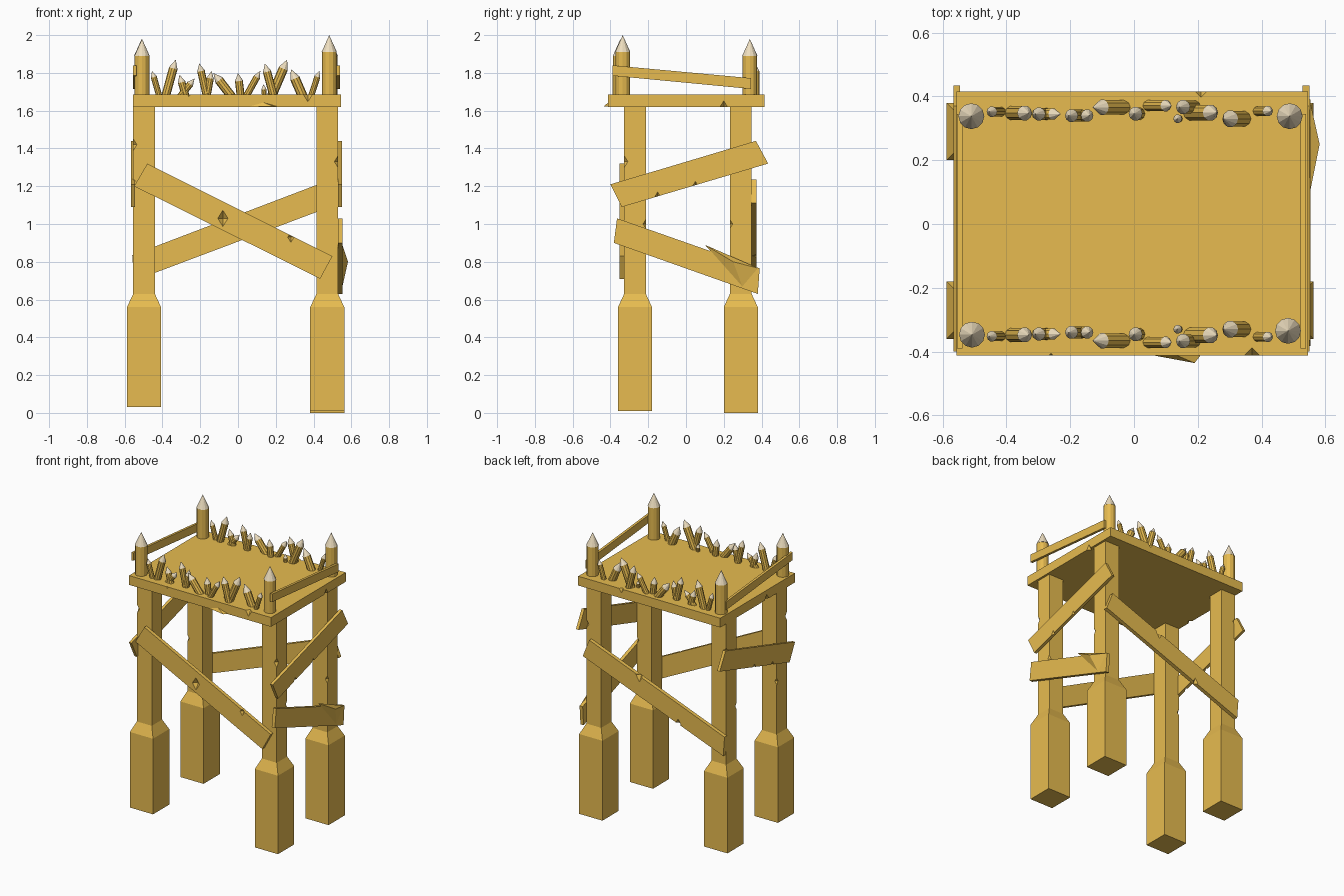
import bpy, bmesh
from mathutils import Vector, Matrix

if "Cube" in bpy.data.objects:
    bpy.data.objects.remove(bpy.data.objects["Cube"])


def material(name, col):
    m = bpy.data.materials.new(name)
    m.diffuse_color = (*col, 1)
    m.use_nodes = True
    m.node_tree.nodes["Principled BSDF"].inputs["Base Color"].default_value = m.diffuse_color
    return m


WOOD = material("wood", (0.80, 0.50, 0.08))
TIP = material("cut_wood", (0.85, 0.73, 0.52))


def finish(name, bm, mats=(WOOD,)):
    bmesh.ops.recalc_face_normals(bm, faces=bm.faces)
    me = bpy.data.meshes.new(name)
    bm.to_mesh(me)
    bm.free()
    for m in mats:
        me.materials.append(m)
    ob = bpy.data.objects.new(name, me)
    bpy.context.collection.objects.link(ob)
    return ob


def loft(bm, rings):
    """Skin a list of equal-length rings and cap both ends."""
    vs = [[bm.verts.new(p) for p in r] for r in rings]
    n = len(vs[0])
    for a, b in zip(vs, vs[1:]):
        for i in range(n):
            bm.faces.new((a[i], a[(i + 1) % n], b[(i + 1) % n], b[i]))
    bm.faces.new(vs[0])
    bm.faces.new(vs[-1])


def notch(ob, points):
    """Cut small diamond chips out of the edges: (x, y, z, radius)."""
    bm = bmesh.new()
    for x, y, z, r in points:
        v = [bm.verts.new((x + a * r, y + b * r, z + c * r * 1.6)) for a, b, c in
             ((1, 0, 0), (0, 1, 0), (-1, 0, 0), (0, -1, 0), (0, 0, 1), (0, 0, -1))]
        for i in range(4):
            bm.faces.new((v[i], v[(i + 1) % 4], v[4]))
            bm.faces.new((v[(i + 1) % 4], v[i], v[5]))
    cutter = finish(ob.name + "_notch_cutter", bm)
    cutter.hide_render = True
    cutter.hide_set(True)
    mod = ob.modifiers.new("notches", "BOOLEAN")
    mod.operation = "DIFFERENCE"
    mod.solver = "EXACT"
    mod.object = cutter


def square(cx, cy, z, h):
    return [(cx + a * h, cy + b * h, z) for a, b in ((-1, -1), (1, -1), (1, 1), (-1, 1))]


# Legs with thick feet; chips knocked out of the outer corners
for name, x, y, z0 in (("front_left_leg", -0.4975, -0.27, 0.03), ("back_left_leg", -0.4975, 0.29, 0.03),
                       ("front_right_leg", 0.4725, -0.27, 0.01), ("back_right_leg", 0.4725, 0.29, 0.0)):
    bm = bmesh.new()
    loft(bm, [square(x, y, z, h) for z, h in ((z0, 0.09), (0.56, 0.09), (0.63, 0.0575), (1.63, 0.0575))])
    leg = finish(name, bm)
    ox, oy = (0.065 if x > 0 else -0.065), (0.065 if y > 0 else -0.065)
    notch(leg, [(x + ox, y + oy, 1.33 if x > 0 else 1.42, 0.035), (x + ox, y - oy, 1.0, 0.03)])

# Platform with chipped rim
bm = bmesh.new()
loft(bm, [[(-0.557, -0.412, z), (0.545, -0.412, z), (0.545, 0.416, z), (-0.557, 0.416, z)] for z in (1.62, 1.685)])
deck = finish("platform", bm)
notch(deck, [(0.37, -0.42, 1.69, 0.035), (-0.26, -0.42, 1.69, 0.018), (0.21, 0.425, 1.69, 0.03),
             (0.55, 0.2, 1.62, 0.025), (-0.56, -0.1, 1.62, 0.025)])


def splinter(name, pts):
    bm = bmesh.new()
    v = [bm.verts.new(p) for p in pts]
    for f in ((0, 1, 2), (0, 1, 3), (1, 2, 3), (0, 2, 3)):
        bm.faces.new([v[i] for i in f])
    finish(name, bm)


# Splinters sticking out of the front rim and the lower right plank
splinter("rim_splinter", [(0.05, -0.41, 1.622), (0.21, -0.41, 1.622), (0.19, -0.436, 1.622), (0.13, -0.41, 1.645)])
splinter("plank_splinter", [(0.552, 0.10, 0.89), (0.552, 0.385, 0.765), (0.552, 0.30, 0.665), (0.582, 0.25, 0.80)])


def plank(name, axis, lo, hi, outline):
    """Extrude a four-point outline along x or y between lo and hi."""
    bm = bmesh.new()
    loft(bm, [[(d, u, z) if axis == "x" else (u, d, z) for u, z in outline] for d in (lo, hi)])
    return finish(name, bm)


# Cross braces
front = plank("front_brace", "y", -0.352, -0.326, [(-0.48, 1.32), (-0.55, 1.20), (0.435, 0.71), (0.5, 0.83)])
notch(front, [(-0.08, -0.355, 1.03, 0.03), (0.28, -0.355, 0.93, 0.02)])
back = plank("back_brace", "y", 0.346, 0.373, [(-0.55, 0.70), (-0.56, 0.835), (0.49, 1.235), (0.54, 1.11)])
notch(back, [(0.1, 0.376, 1.09, 0.03), (-0.2, 0.376, 0.83, 0.025)])
UPPER = [(-0.40, 1.21), (-0.34, 1.09), (0.435, 1.32), (0.37, 1.44)]
right = plank("right_upper_brace", "x", 0.529, 0.55, UPPER)
notch(right, [(0.555, -0.15, 1.145, 0.02), (0.555, 0.05, 1.205, 0.018)])
left = plank("left_upper_brace", "x", -0.566, -0.546, UPPER)
notch(left, [(-0.57, -0.15, 1.145, 0.02), (-0.57, 0.05, 1.205, 0.018)])
plank("right_lower_brace", "x", 0.529, 0.553, [(-0.365, 1.03), (-0.382, 0.90), (0.38, 0.63), (0.39, 0.765)])

# Hand rails on both short sides
RAIL = [(-0.39, 1.84), (-0.39, 1.785), (0.345, 1.715), (0.345, 1.772)]
plank("right_rail", "x", 0.522, 0.54, RAIL)
plank("left_rail", "x", -0.555, -0.538, RAIL)


def stake(bm, base, tip, r, cone, sides=12):
    """Round stake from base to tip with a sharpened, lighter end."""
    base, tip = Vector(base), Vector(tip)
    d = tip - base
    rot = d.to_track_quat("Z", "Y").to_matrix().to_4x4()
    body = d.length - cone
    for r1, r2, z, h, mi in ((r, r, 0, body, 0), (r * 1.04, 0, body, cone, 1)):
        res = bmesh.ops.create_cone(bm, cap_ends=True, segments=sides, radius1=r1, radius2=r2, depth=h,
                                    matrix=Matrix.Translation(base) @ rot @ Matrix.Translation((0, 0, z + h / 2)))
        for f in {f for v in res["verts"] for f in v.link_faces}:
            f.material_index = mi


# Corner posts
for name, x, y, top in (("front_left_post", -0.508, -0.347, 1.98), ("back_left_post", -0.51, 0.338, 1.98),
                        ("front_right_post", 0.483, -0.335, 2.0), ("back_right_post", 0.488, 0.338, 1.98)):
    bm = bmesh.new()
    stake(bm, (x, y, 1.67), (x, y, top), 0.039, 0.09)
    finish(name, bm, (WOOD, TIP))

# Rows of leaning spikes: base x, tip x, tip z, y, radius
SPIKES = [(-0.415, -0.455, 1.81, 0.352, 0.016), (-0.385, -0.33, 1.87, 0.348, 0.023),
          (-0.275, -0.31, 1.79, 0.345, 0.020), (-0.31, -0.23, 1.77, 0.345, 0.018),
          (-0.165, -0.205, 1.85, 0.34, 0.020), (-0.165, -0.14, 1.81, 0.34, 0.019),
          (-0.03, -0.13, 1.80, 0.366, 0.024), (0.015, 0.0, 1.80, 0.346, 0.021),
          (0.04, 0.118, 1.81, 0.371, 0.018), (0.19, 0.142, 1.85, 0.367, 0.022),
          (0.14, 0.135, 1.74, 0.33, 0.013), (0.175, 0.26, 1.87, 0.349, 0.025),
          (0.345, 0.28, 1.82, 0.33, 0.026), (0.385, 0.43, 1.81, 0.354, 0.016)]
for row, s in (("front", -1), ("back", 1)):
    bm = bmesh.new()
    for bx, tx, tz, y, r in SPIKES:
        stake(bm, (bx, s * y, 1.67), (tx, s * y, tz), r, r * 2.1, 10)
    finish(row + "_spikes", bm, (WOOD, TIP))
